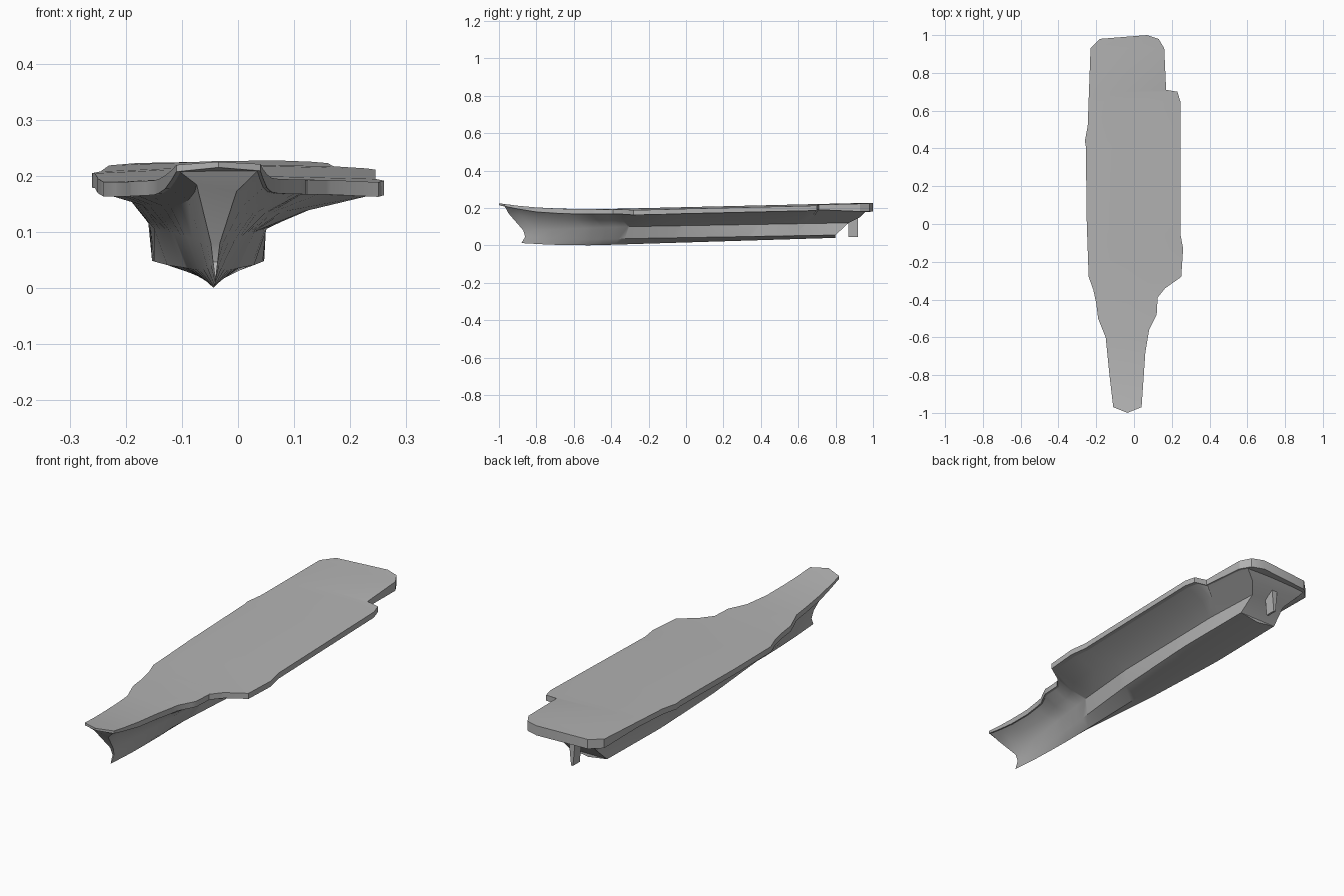
import bpy, bmesh, math

cube = bpy.data.objects.get("Cube")
if cube:
    bpy.data.objects.remove(cube, do_unlink=True)

grey = bpy.data.materials.new("ship grey")
grey.use_nodes = True
colour = (0.45, 0.45, 0.45, 1)
grey.diffuse_color = colour
grey.node_tree.nodes["Principled BSDF"].inputs["Base Color"].default_value = colour


def along(profile, y):
    """Read a piecewise-linear profile of (y, value) pairs."""
    if y <= profile[0][0]:
        return profile[0][1]
    for (y0, v0), (y1, v1) in zip(profile, profile[1:]):
        if y <= y1:
            return v0 + (v1 - v0) * (y - y0) / (y1 - y0)
    return profile[-1][1]


def make_object(name, bm, angle):
    bmesh.ops.recalc_face_normals(bm, faces=bm.faces)
    mesh = bpy.data.meshes.new(name)
    bm.to_mesh(mesh)
    bm.free()
    mesh.materials.append(grey)
    obj = bpy.data.objects.new(name, mesh)
    bpy.context.collection.objects.link(obj)
    bpy.ops.object.select_all(action='DESELECT')
    obj.select_set(True)
    bpy.context.view_layer.objects.active = obj
    bpy.ops.object.shade_smooth_by_angle(angle=math.radians(angle))
    return obj


def bridge(bm, rings):
    """Join consecutive closed rings with quads."""
    for a, b in zip(rings, rings[1:]):
        for i in range(len(a)):
            j = (i + 1) % len(a)
            bm.faces.new((a[i], a[j], b[j], b[i]))


# Deck edges in plan, and deck height along the ship
left_edge = [(-.97, -.11), (-.8, -.13), (-.6, -.15), (-.5, -.19), (-.42, -.2), (-.35, -.215),
             (-.28, -.24), (0, -.25), (.41, -.255), (.44, -.26), (.52, -.245), (.93, -.23), (.98, -.18)]
right_edge = [(-.97, .04), (-.68, .06), (-.56, .08), (-.48, .12), (-.39, .125), (-.34, .165),
              (-.28, .25), (-.13, .26), (-.05, .245), (.65, .245), (.7, .23), (.71, .17),
              (.93, .16), (.98, .13)]
deck_height = [(-1, .225), (-.9, .212), (-.8, .203), (-.65, .195), (-.4, .195), (1, .228)]
deck_depth = [(-1, .01), (-.8, .024), (-.6, .026), (.7, .026), (.93, .042), (1, .045)]


def deck_z(x, y, underside=False):
    z = along(deck_height, y) - .15 * x * x
    return z - along(deck_depth, y) if underside else z


# Flight deck: a slab lofted along the ship
bm = bmesh.new()
stations = sorted({y for y, _ in left_edge + right_edge} | {-.9})
rings = []
for y in stations:
    middle = (-.04, y)
    if y == stations[0]:
        middle = (-.035, -1)
    elif y == stations[-1]:
        middle = (.07, 1)
    plan = [(along(left_edge, y), y), middle, (along(right_edge, y), y)]
    top = [bm.verts.new((px, py, deck_z(px, py))) for px, py in plan]
    low = [bm.verts.new((px, py, deck_z(px, py, True))) for px, py in plan]
    rings.append(top + low[::-1])
bridge(bm, rings)
for ring in (rings[0], rings[-1]):
    bm.faces.new((ring[0], ring[1], ring[4], ring[5]))
    bm.faces.new((ring[1], ring[2], ring[3], ring[4]))
make_object("flight_deck", bm, 25)

# Hull shape along the ship
centre = [(-.9, -.04), (.9, -.058)]
keel_z = [(-.88, .012), (-.7, .002), (-.5, 0), (.8, .04)]
bilge_half = [(-.86, .004), (-.6, .02), (-.3, .05), (0, .08), (.4, .1), (.8, .097)]
bilge_rise = [(-.86, .035), (-.3, .03), (.8, .015)]
side_half = [(-.87, .008), (-.6, .04), (-.3, .075), (0, .1), (.6, .105), (.87, .09)]
side_z = [(-.87, .08), (-.3, .1), (.87, .12)]
# Stem and stern position at each level, from deck to keel
stem = (-.97, -.95, -.87, -.86, -.88)
stern = (.96, .93, .87, .8, .8)


def hull_point(level, side, t):
    y = stem[level] + t * (stern[level] - stem[level])
    mid = along(centre, y)
    edge = along(left_edge if side < 0 else right_edge, y)
    if level == 0:
        x = mid + (edge - mid) * .97
        return x, y, deck_z(x, y, True) + .003
    if level == 1:
        wall = mid + side * along(side_half, y)
        x = wall + (edge - wall) * .4
        return x, y, deck_z(x, y, True) - (.02 if side < 0 else .033)
    if level == 2:
        return mid + side * along(side_half, y), y, along(side_z, y)
    if level == 3:
        return mid + side * along(bilge_half, y), y, along(keel_z, y) + along(bilge_rise, y)
    return mid, y, along(keel_z, y)


# Hull: flared bow, overhanging sides, tucked stern
bm = bmesh.new()
rings = []
for y in stations[:-1] + [.96]:
    t = (min(y, .96) - stem[0]) / (stern[0] - stem[0])
    down = [bm.verts.new(hull_point(i, -1, t)) for i in range(5)]
    up = [bm.verts.new(hull_point(i, 1, t)) for i in range(3, -1, -1)]
    rings.append(down + up)
bridge(bm, rings)
for ring in (rings[0], rings[-1]):
    for i in range(3):
        bm.faces.new((ring[i], ring[i + 1], ring[7 - i], ring[8 - i]))
    bm.faces.new(ring[3:6])
make_object("hull", bm, 35)

# Rudder under the stern
bm = bmesh.new()
bmesh.ops.create_cube(bm, size=1)
for v in bm.verts:
    upper = v.co.z > 0
    v.co = (-.057 + v.co.x * (.03 if upper else .01), .895 + v.co.y * .05, .15 if upper else .045)
make_object("rudder", bm, 20)
